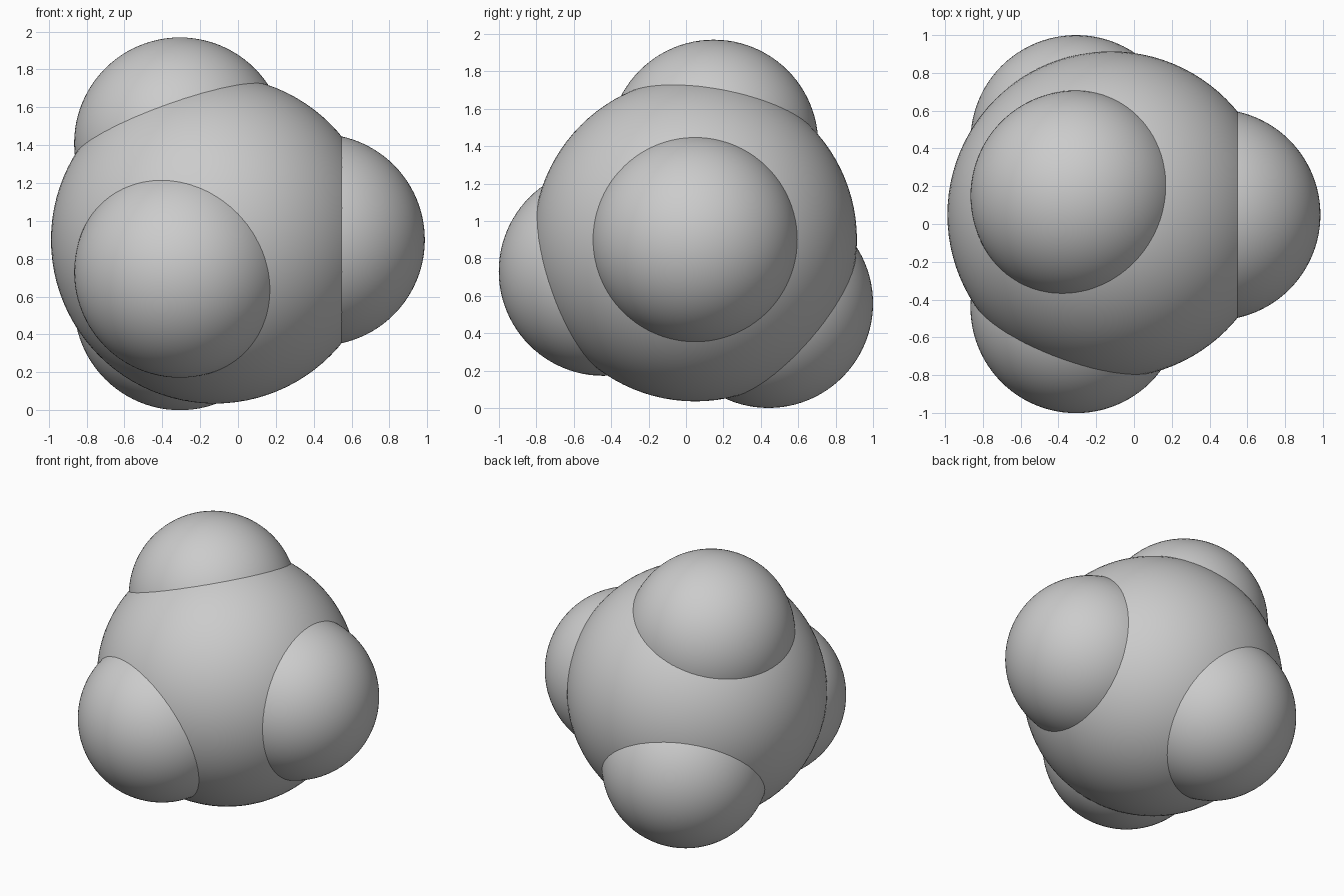
import bpy
from math import radians, sin, cos, sqrt
from mathutils import Vector

if "Cube" in bpy.data.objects:
    bpy.data.objects.remove(bpy.data.objects["Cube"])

CENTRE = Vector((-0.123, 0.049, 0.90))
CORE_R, OUTER_R, BOND = 0.865, 0.559, 0.551


def ball(name, loc, radius):
    bpy.ops.mesh.primitive_uv_sphere_add(segments=96, ring_count=48,
                                         radius=radius, location=loc)
    ob = bpy.context.object
    ob.name = name
    bpy.ops.object.shade_smooth()
    return ob


# large central atom
ball("central_atom", CENTRE, CORE_R)

# four small atoms in a tetrahedron: one along +x, three around the -x side
directions = [Vector((1, 0, 0))]
side = 2 * sqrt(2) / 3
for k in range(3):
    a = radians(11 + 120 * k)
    directions.append(Vector((-1 / 3, side * sin(a), side * cos(a))))

for i, d in enumerate(directions):
    ball(f"outer_atom_{i + 1}", CENTRE + d * BOND, OUTER_R)
